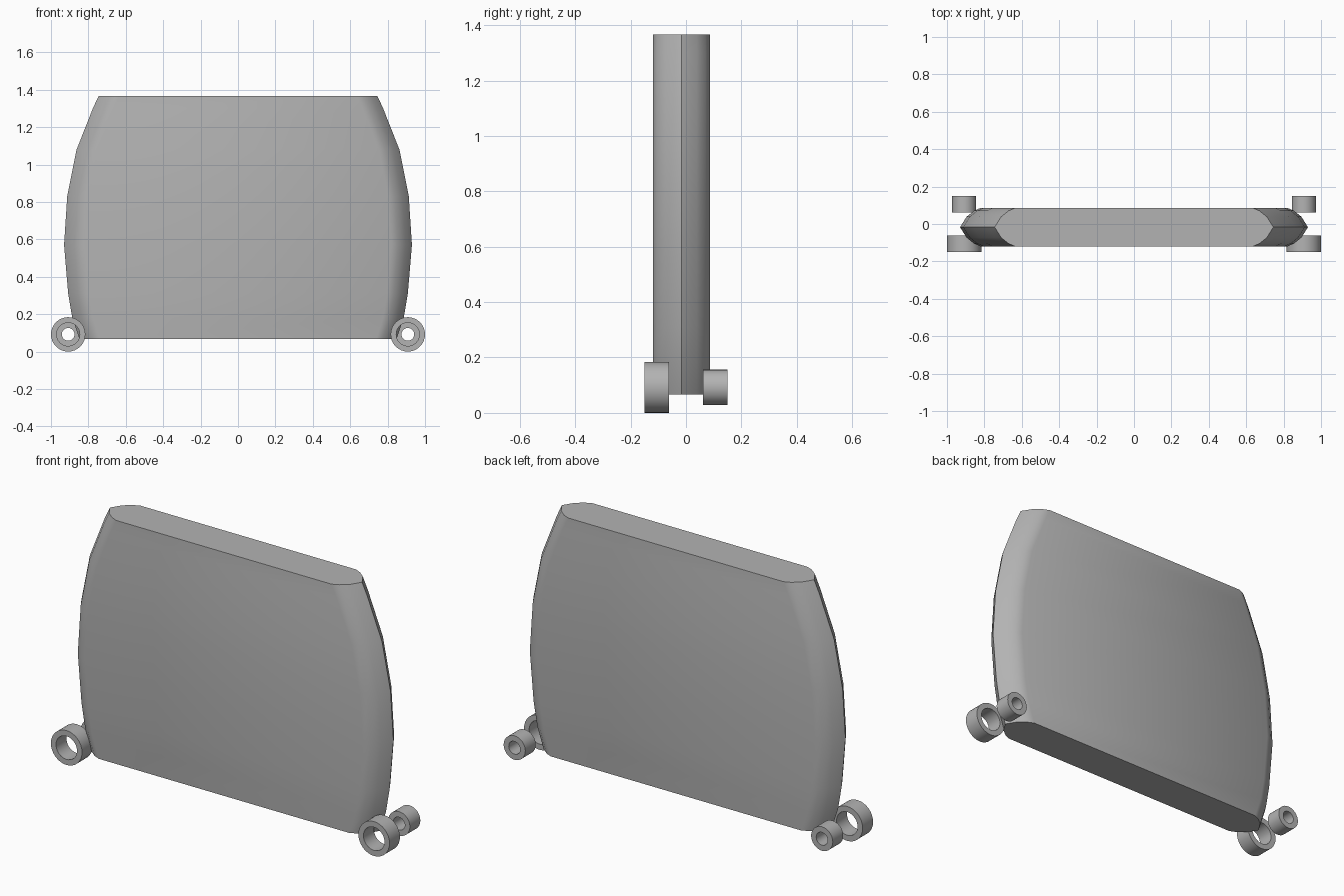
import bpy, bmesh, math

cube = bpy.data.objects.get("Cube")
if cube:
    bpy.data.objects.remove(cube, do_unlink=True)

grey = bpy.data.materials.new("plain grey")
grey.use_nodes = True
colour = (0.45, 0.45, 0.45, 1)
grey.diffuse_color = colour
grey.node_tree.nodes["Principled BSDF"].inputs["Base Color"].default_value = colour


def finish(bm, name, angle):
    bmesh.ops.recalc_face_normals(bm, faces=bm.faces)
    mesh = bpy.data.meshes.new(name)
    bm.to_mesh(mesh)
    bm.free()
    mesh.materials.append(grey)
    obj = bpy.data.objects.new(name, mesh)
    bpy.context.collection.objects.link(obj)
    bpy.ops.object.select_all(action='DESELECT')
    bpy.context.view_layer.objects.active = obj
    obj.select_set(True)
    bpy.ops.object.shade_smooth_by_angle(angle=math.radians(angle))
    return obj


def bridge(bm, a, b):
    for i in range(len(a)):
        j = (i + 1) % len(a)
        bm.faces.new((a[i], a[j], b[j], b[i]))


# Main panel: rounded-end sections lofted up a bowed side outline
MID_Y = -0.017
outline = [(0.067, 0.848), (0.18, 0.886), (0.31, 0.908), (0.57, 0.93),
           (0.83, 0.913), (1.08, 0.863), (1.30, 0.776), (1.367, 0.745)]
edge = [(0.11, -0.103), (0.075, -0.088), (0.035, -0.056), (0, 0),
        (0.035, 0.056), (0.075, 0.088), (0.11, 0.103)]
bm = bmesh.new()
rows = []
for z, half in outline:
    right = [(half - inset, MID_Y + y) for inset, y in edge]
    section = right + [(-x, y) for x, y in reversed(right)]
    rows.append([bm.verts.new((x, y, z)) for x, y in section])
for low, high in zip(rows, rows[1:]):
    bridge(bm, low, high)
bm.faces.new(rows[0])
bm.faces.new(rows[-1])
finish(bm, "panel", 30)


# Hollow rings at the lower corners, wide ones in front and narrow ones behind
def ring(name, x, y0, y1, outer, inner, sides=32):
    bm = bmesh.new()
    loops = []
    for radius, y in ((outer, y0), (outer, y1), (inner, y1), (inner, y0)):
        loops.append([bm.verts.new((x + radius * math.cos(t), y, 0.092 + radius * math.sin(t)))
                      for t in (math.tau * i / sides for i in range(sides))])
    for k in range(4):
        bridge(bm, loops[k], loops[(k + 1) % 4])
    finish(bm, name, 30)


for side, sign in (("left", 1), ("right", -1)):
    ring(f"front_ring_{side}", sign * 0.908, -0.15, -0.062, 0.092, 0.062)
    ring(f"back_ring_{side}", sign * 0.908, 0.062, 0.15, 0.064, 0.034)
